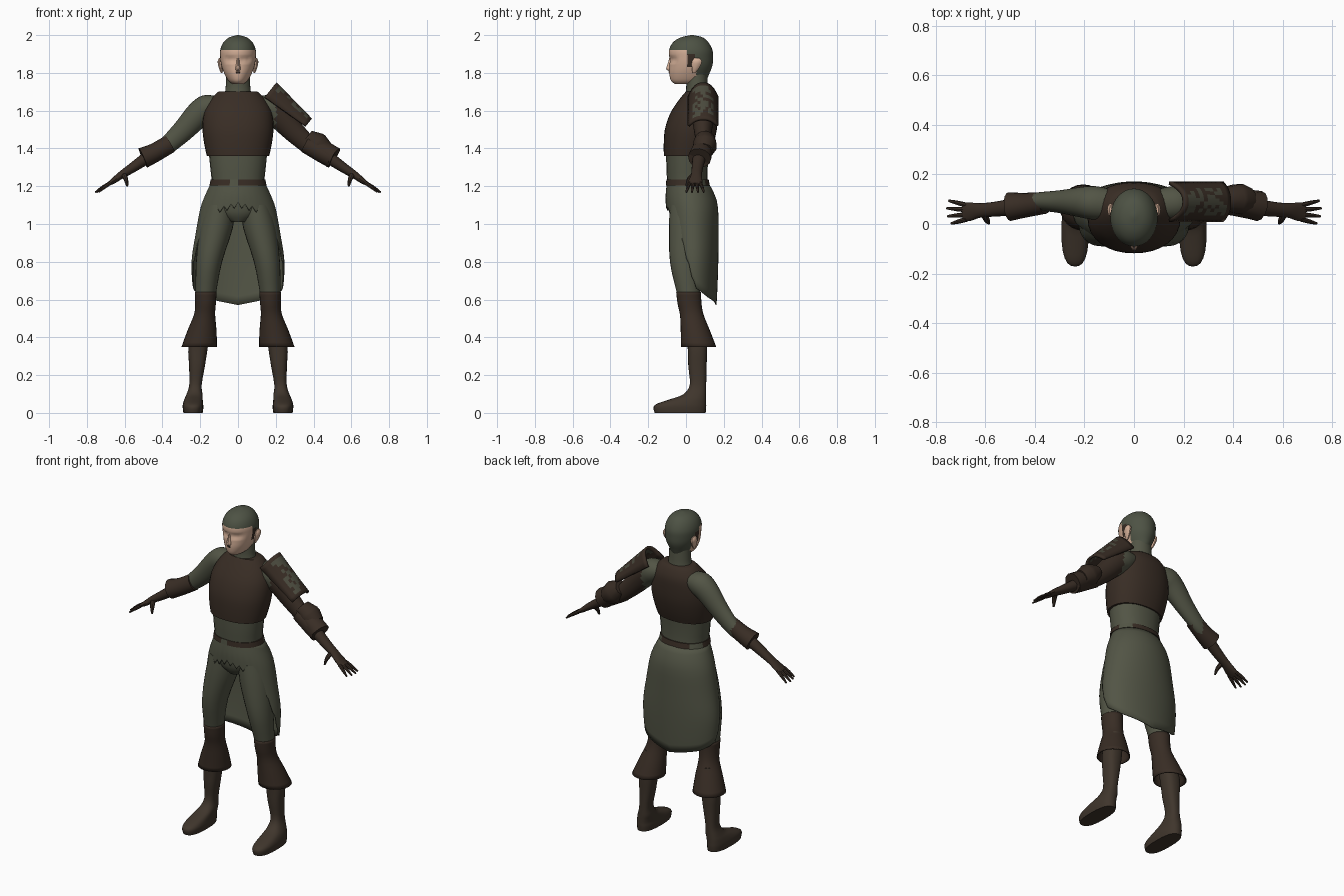
import bpy, bmesh, math, random
from mathutils import Vector

cube = bpy.data.objects.get("Cube")
if cube:
    bpy.data.objects.remove(cube, do_unlink=True)
random.seed(4)


def material(name, r, g, b):
    m = bpy.data.materials.new(name)
    m.use_nodes = True
    m.diffuse_color = (r, g, b, 1)
    bsdf = m.node_tree.nodes["Principled BSDF"]
    bsdf.inputs["Base Color"].default_value = (r, g, b, 1)
    bsdf.inputs["Roughness"].default_value = 0.9
    return m


GREEN = material("drab green cloth", .085, .09, .06)
HAIR = material("dark green hair", .075, .085, .058)
BROWN = material("dark brown leather", .04, .026, .018)
BOOT = material("boot brown", .05, .036, .025)
SKIN = material("skin", .66, .43, .31)
PATCH = material("faded plate green", .07, .07, .048)


def finish(name, bm, mats, rule=None, thick=0, angle=40):
    """Turn a bmesh into a shaded object; rule(face centre) gives the material slot."""
    bmesh.ops.recalc_face_normals(bm, faces=bm.faces)
    if rule:
        for f in bm.faces:
            f.material_index = rule(f.calc_center_median())
    mesh = bpy.data.meshes.new(name)
    bm.to_mesh(mesh)
    bm.free()
    for m in mats:
        mesh.materials.append(m)
    ob = bpy.data.objects.new(name, mesh)
    bpy.context.collection.objects.link(ob)
    bpy.ops.object.select_all(action='DESELECT')
    ob.select_set(True)
    bpy.context.view_layer.objects.active = ob
    bpy.ops.object.shade_smooth_by_angle(angle=math.radians(angle))
    if thick:
        mod = ob.modifiers.new("thickness", 'SOLIDIFY')
        mod.thickness = thick
    return ob


def spline(rows, steps):
    """Smoothly resample rows of vectors."""
    out = []
    for i in range(len(rows) - 1):
        a, b, c, d = (rows[max(i - 1, 0)], rows[i], rows[i + 1],
                      rows[min(i + 2, len(rows) - 1)])
        for k in range(steps):
            t = k / steps
            out.append([q + t * (r - p) / 2 + t * t * (p - 2.5 * q + 2 * r - s / 2)
                        + t ** 3 * (1.5 * (q - r) + (s - p) / 2)
                        for p, q, r, s in zip(a, b, c, d)])
    return out + [rows[-1]]


def ring_point(ring, a, power=2):
    c, u, v = ring
    bend = lambda w: math.copysign(abs(w) ** (2 / power), w)
    return c + u * bend(math.cos(a)) + v * bend(math.sin(a))


def loft(name, rings, mats, n=24, steps=3, power=2, caps=True, rule=None, thick=0):
    bm = bmesh.new()
    rows = [[bm.verts.new(ring_point(r, math.tau * i / n, power)) for i in range(n)]
            for r in spline(rings, steps)]
    for lo, hi in zip(rows, rows[1:]):
        for i in range(n):
            j = (i + 1) % n
            bm.faces.new((lo[i], lo[j], hi[j], hi[i]))
    if caps:
        bm.faces.new(rows[0])
        bm.faces.new(rows[-1])
    return finish(name, bm, mats, rule, thick)


def level(z, rx, y0, y1, x=0):
    """Horizontal ring, spanning y0 to y1."""
    return [Vector((x, (y0 + y1) / 2, z)), Vector((rx, 0, 0)), Vector((0, (y1 - y0) / 2, 0))]


def limb(side, *pts):
    """Rings square to a path; each point is x, y, z, radius upright, radius in depth."""
    pos = [Vector((side * p[0], p[1], p[2])) for p in pts]
    rings = []
    for i, p in enumerate(pts):
        t = pos[min(i + 1, len(pos) - 1)] - pos[max(i - 1, 0)]
        up = t.cross(Vector((0, 1, 0))).normalized()
        rings.append([pos[i], up * p[3], up.cross(t).normalized() * p[4]])
    return rings


# Head: face, temples and cropped hair
def head_rule(c):
    if c.z < 1.925 and c.y < 0 or c.z < 1.83 and c.y < .06:
        return 0
    return 2 if c.y < .045 and 1.83 < c.z < 1.9 else 1


head = loft("head", [
    level(1.742, .03, -.06, .06), level(1.76, .052, -.08, .105), level(1.8, .074, -.089, .125),
    level(1.84, .088, -.088, .14), level(1.88, .094, -.088, .143), level(1.92, .094, -.09, .14),
    level(1.96, .078, -.07, .12), level(1.987, .048, -.03, .09), level(2, .006, .025, .04)],
    [SKIN, HAIR, BROWN], n=36, steps=4, rule=head_rule)
for v in head.data.vertices:  # eye sockets
    if v.co.y < -.03 and abs(v.co.z - 1.873) < .014 and .015 < abs(v.co.x) < .065:
        v.co.y += .008

loft("nose", [level(1.81, .004, -.09, -.07), level(1.82, .015, -.106, -.06),
              level(1.85, .01, -.097, -.06), level(1.885, .006, -.088, -.06)], [SKIN], n=10)
loft("moustache", [level(1.798, .008, -.091, -.08), level(1.803, .016, -.092, -.07),
                   level(1.808, .008, -.093, -.08)], [BROWN], n=10, steps=1)
for s, tag in ((1, "left"), (-1, "right")):
    loft(tag + "_ear", [level(1.80, .004, .035, .05, s * .086), level(1.825, .011, .03, .07, s * .09),
                        level(1.86, .014, .03, .085, s * .094), level(1.88, .004, .045, .07, s * .095)],
         [SKIN], n=10)
loft("neck", [level(1.65, .09, -.02, .13), level(1.70, .068, 0, .118), level(1.8, .062, .0, .112)],
     [GREEN])

# Vest and waist
loft("vest", [
    level(1.36, .165, -.117, .125), level(1.42, .178, -.118, .145), level(1.5, .188, -.112, .163),
    level(1.58, .182, -.086, .168), level(1.64, .158, -.05, .165), level(1.685, .122, -.015, .145),
    level(1.702, .102, .0, .128)], [BROWN], n=32, power=2.2)
loft("waist", [level(1.16, .15, -.098, .125), level(1.22, .14, -.1, .115),
               level(1.3, .147, -.104, .115), level(1.38, .155, -.105, .12)], [GREEN], power=2.2)


def belt_rule(c):
    gap = c.y < 0 and -.05 < c.x < 0 or c.y > .04 and abs(c.x) > .1
    return 0 if gap else 1


loft("belt", [level(1.205, .151, -.106, .126), level(1.235, .145, -.104, .12)],
     [GREEN, BROWN], n=48, steps=1, power=2.2, rule=belt_rule)
loft("hips", [level(1.01, .05, -.06, .09), level(1.05, .13, -.085, .13),
              level(1.1, .17, -.094, .145), level(1.18, .145, -.097, .125)], [GREEN])

# Coat skirt: open at the front, with a ragged hem that drops to the back
shape = spline([level(1.22, .142, -.101, .118), level(1.15, .175, -.108, .155),
                level(1.08, .2, -.106, .17), level(.95, .224, -.1, .172), level(.8, .246, -.09, .171),
                level(.65, .238, -.08, .166), level(.55, .22, -.075, .16)], 6)
hem = ((0, 1.1), (45, 1.06), (58, .98), (68, .88), (78, .78), (95, .66), (130, .61), (181, .57))


def hem_height(deg):
    for (a, za), (b, zb) in zip(hem, hem[1:]):
        if deg < b:
            return za + (zb - za) * (deg - a) / (b - a)


def skirt_point(a, z):
    for lo, hi in zip(shape, shape[1:]):
        if hi[0].z <= z:
            break
    t = (z - lo[0].z) / (hi[0].z - lo[0].z)
    return ring_point([p.lerp(q, t) for p, q in zip(lo, hi)], a)


bm = bmesh.new()
cols, drops = 64, 14
grid = []
for i in range(cols):
    deg = 360 * i / cols
    away = min(deg, 360 - deg)
    low = hem_height(away) + (.014 * (-1) ** i if away < 85 else 0)
    a = math.radians(deg) - math.pi / 2
    grid.append([bm.verts.new(skirt_point(a, 1.22 + (low - 1.22) * k / drops))
                 for k in range(drops + 1)])
for i in range(cols):
    p, q = grid[i], grid[(i + 1) % cols]
    for k in range(drops):
        bm.faces.new((p[k], q[k], q[k + 1], p[k + 1]))
finish("coat_skirt", bm, [GREEN], thick=.006)

# Legs, flared knee cuffs and boots
for s, tag in ((1, "left"), (-1, "right")):
    loft(tag + "_leg", [
        level(1.1, .08, -.085, .13, s * .095), level(.98, .088, -.09, .115, s * .115),
        level(.8, .069, -.085, .08, s * .153), level(.64, .055, -.05, .075, s * .17),
        level(.5, .045, -.02, .085, s * .18)], [GREEN])
    loft(tag + "_knee_cuff", [
        level(.64, .058, -.052, .08, s * .171), level(.58, .055, -.045, .082, s * .172),
        level(.52, .056, -.032, .093, s * .177), level(.44, .076, -.028, .125, s * .19),
        level(.35, .094, -.027, .16, s * .205)], [BROWN], caps=False, thick=.006)
    loft(tag + "_boot", [
        level(0, .051, -.166, .104, s * .238), level(.03, .055, -.172, .107, s * .238),
        level(.05, .053, -.15, .107, s * .238), level(.075, .048, -.075, .107, s * .235),
        level(.1, .042, -.012, .107, s * .23), level(.15, .033, .02, .107, s * .225),
        level(.25, .042, .012, .109, s * .217), level(.36, .052, .008, .112, s * .21),
        level(.5, .045, -.01, .1, s * .185)], [BOOT], power=2.5)

# Arms, cuffs and gloved hands
for s, tag in ((1, "left"), (-1, "right")):
    loft(tag + "_arm", limb(s, (.1, .08, 1.63, .05, .06), (.16, .085, 1.615, .071, .068),
                            (.21, .088, 1.58, .069, .062), (.3, .09, 1.485, .057, .046),
                            (.4, .09, 1.397, .045, .036), (.49, .075, 1.35, .035, .033)),
         [GREEN, BROWN], steps=4, rule=lambda c: int(c.x > .2))
    loft(tag + "_cuff", limb(s, (.36, .085, 1.425, .049, .044), (.44, .076, 1.378, .05, .05),
                             (.503, .07, 1.35, .056, .058)), [BROWN], n=16)
    loft(tag + "_hand", limb(s, (.48, .07, 1.352, .033, .035), (.56, .06, 1.297, .026, .03),
                             (.62, .055, 1.258, .02, .029), (.66, .05, 1.228, .015, .037),
                             (.69, .048, 1.209, .009, .037)), [BROWN], n=16)
    for k, (tx, ty) in enumerate(((.748, .094), (.756, .064), (.752, .031), (.738, .002))):
        y = .076 - k * .019
        loft(f"{tag}_finger_{k + 1}", limb(s, (.675, y, 1.218, .01, .01),
                                           ((tx + .675) / 2, (y + ty) / 2, 1.195, .009, .009),
                                           (tx, ty, 1.168, .004, .005)), [BROWN], n=8)
    loft(tag + "_thumb", limb(s, (.605, .04, 1.262, .015, .014), (.593, .015, 1.235, .012, .012),
                              (.586, .003, 1.2, .005, .006)), [BROWN], n=8)

# Left arm armour: elbow guard, bracer and curved shoulder plate
loft("elbow_guard", limb(1, (.365, .1, 1.46, .042, .05), (.41, .1, 1.425, .066, .062),
                         (.425, .1, 1.413, .066, .064), (.465, .095, 1.385, .05, .05)),
     [BROWN], n=10, steps=1)
loft("bracer", limb(1, (.4, .09, 1.41, .05, .05), (.47, .08, 1.375, .056, .058),
                    (.505, .072, 1.35, .06, .062)), [BROWN], n=12, steps=1)
bm = bmesh.new()
start, end = Vector((.2, 0, 1.745)), Vector((.387, 0, 1.553))
inward = Vector((-.62, 0, -.78))
long, wide = 12, 12
grid = []
for i in range(long + 1):
    t = i / long
    depth = .095 + (.045 - .095) * t
    grid.append([bm.verts.new(start.lerp(end, t) + inward * depth * abs(w) ** 2.5
                              + Vector((0, .09 + .076 * w, 0)))
                 for w in (2 * j / wide - 1 for j in range(wide + 1))])
for i in range(long):
    for j in range(wide):
        f = bm.faces.new((grid[i][j], grid[i + 1][j], grid[i + 1][j + 1], grid[i][j + 1]))
        inside = 0 < i < long - 1 and 1 < j < wide - 2
        f.material_index = int(inside and random.random() < .55)
pad = finish("shoulder_plate", bm, [BROWN, PATCH], thick=.014)
pad.modifiers["thickness"].offset = 0
